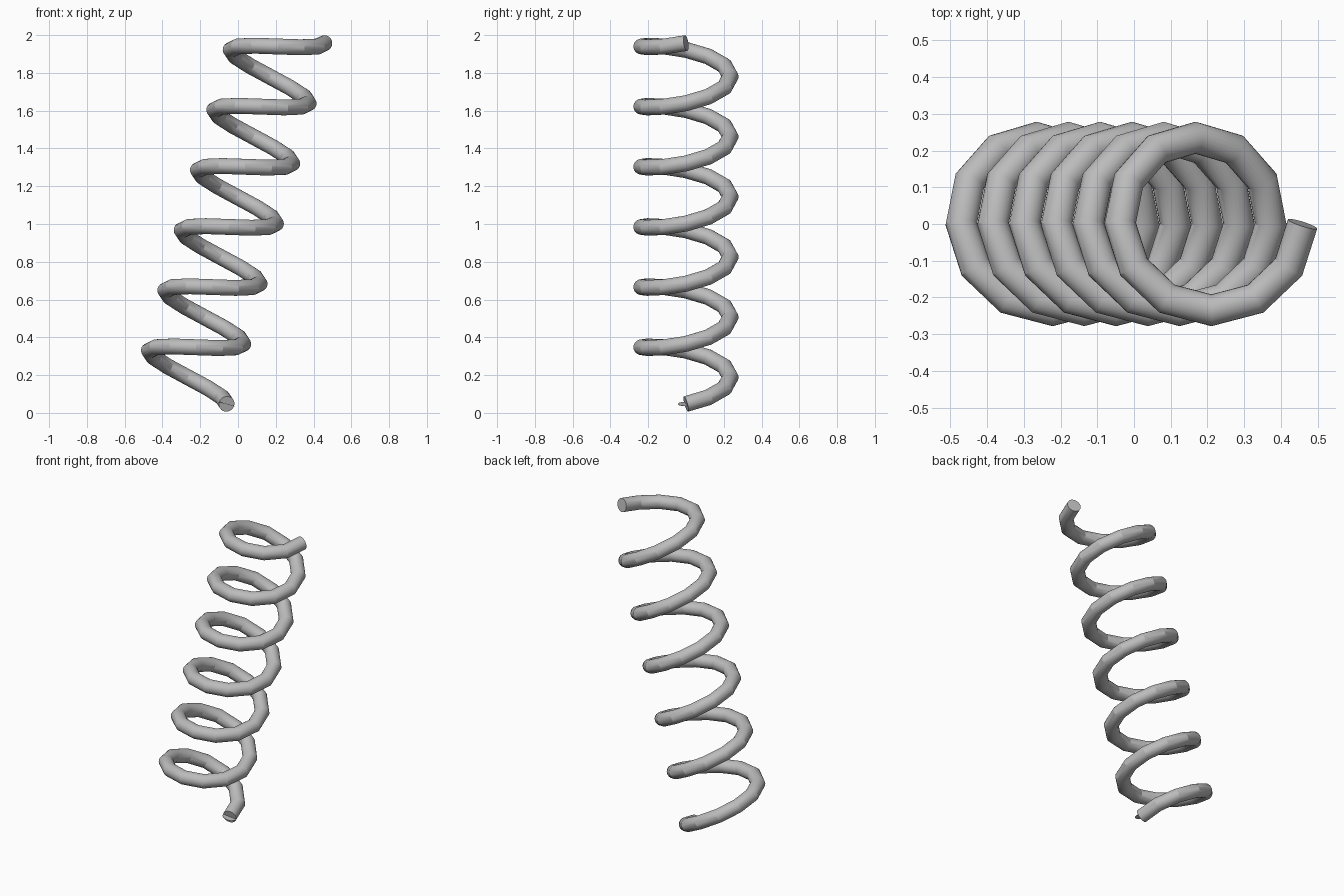
import bpy, bmesh, math
from mathutils import Vector, Matrix

cube = bpy.data.objects.get("Cube")
if cube:
    bpy.data.objects.remove(cube)

TURNS, STEPS, SIDES = 6, 12, 24
COIL_R, WIRE_R, PITCH = 0.235, 0.042, 0.33
LEAN = Matrix.Rotation(math.radians(15.2), 3, 'Y')
START = Vector((-0.06, 0, 0.047))

steel = bpy.data.materials.new("grey steel")
steel.use_nodes = True
steel.diffuse_color = (0.5, 0.5, 0.5, 1)
steel.node_tree.nodes["Principled BSDF"].inputs["Base Color"].default_value = (0.5, 0.5, 0.5, 1)


def finish(bm, name):
    mesh = bpy.data.meshes.new(name)
    bm.to_mesh(mesh)
    bm.free()
    mesh.materials.append(steel)
    obj = bpy.data.objects.new(name, mesh)
    bpy.context.collection.objects.link(obj)
    return obj


def helix_point(i):
    a = math.tau * i / STEPS
    local = Vector((COIL_R * (math.cos(a) - 1), COIL_R * math.sin(a), PITCH * i / STEPS))
    return START + LEAN @ local


# Leaning helix path with straight segments
path = [helix_point(i) for i in range(TURNS * STEPS + 1)]
dirs = [(b - a).normalized() for a, b in zip(path, path[1:])]

# Round wire, mitred at every joint by sliding each ring along its segment
side = (LEAN @ Vector((1, 0, 0))).cross(dirs[0]).normalized()
up = dirs[0].cross(side)
angles = [math.tau * k / SIDES for k in range(SIDES)]
ring = [path[0] + WIRE_R * (math.cos(a) * side + math.sin(a) * up) for a in angles]

bm = bmesh.new()
last = [bm.verts.new(v) for v in ring]
bm.faces.new(last[::-1])
for i, d in enumerate(dirs):
    p = path[i + 1]
    plane = d + dirs[min(i + 1, len(dirs) - 1)]
    ring = [v + d * ((p - v).dot(plane) / d.dot(plane)) for v in ring]
    new = [bm.verts.new(v) for v in ring]
    for k in range(SIDES):
        n = (k + 1) % SIDES
        bm.faces.new((last[k], last[n], new[n], new[k]))
    last = new
bm.faces.new(last)
bmesh.ops.recalc_face_normals(bm, faces=bm.faces)
coil = finish(bm, "spring_coil")

# Thin flat disc crossing the lower wire end
bm = bmesh.new()
bmesh.ops.create_cone(bm, cap_ends=True, segments=SIDES, radius1=WIRE_R,
                      radius2=WIRE_R, depth=0.002,
                      matrix=Matrix.Translation(START) @ LEAN.to_4x4())
finish(bm, "end_disc")

# Smooth wire with crisp outer joints
bpy.ops.object.select_all(action='DESELECT')
coil.select_set(True)
bpy.context.view_layer.objects.active = coil
bpy.ops.object.shade_smooth_by_angle(angle=math.radians(26))
